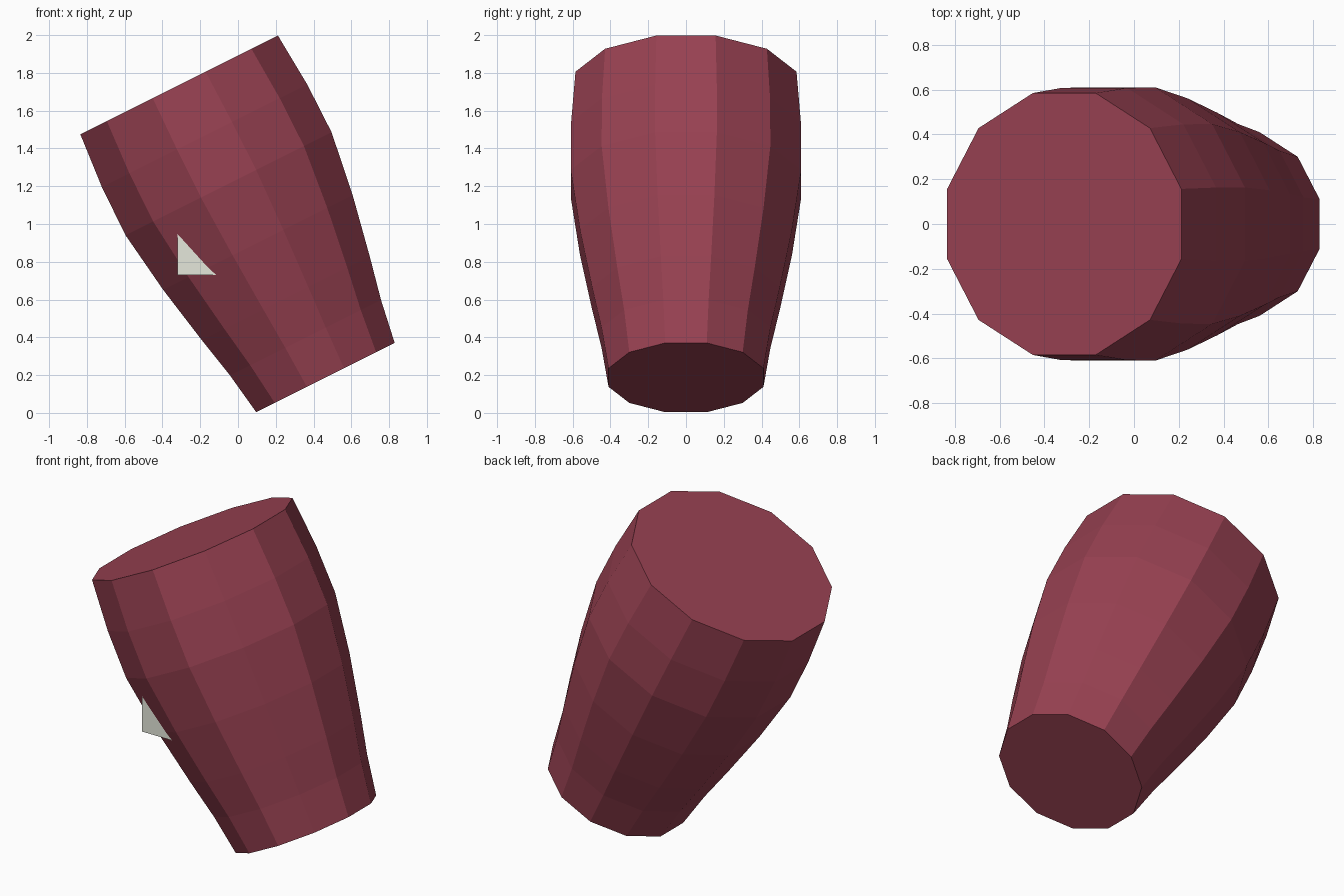
import bpy, bmesh, math
from mathutils import Vector

if "Cube" in bpy.data.objects:
    bpy.data.objects.remove(bpy.data.objects["Cube"])


def material(name, rgb):
    m = bpy.data.materials.new(name)
    m.diffuse_color = (*rgb, 1.0)
    m.use_nodes = True
    m.node_tree.nodes["Principled BSDF"].inputs["Base Color"].default_value = m.diffuse_color
    return m


def finish(bm, name, mat):
    bmesh.ops.recalc_face_normals(bm, faces=bm.faces[:])
    me = bpy.data.meshes.new(name)
    bm.to_mesh(me)
    bm.free()
    me.materials.append(mat)
    ob = bpy.data.objects.new(name, me)
    bpy.context.collection.objects.link(ob)
    return ob


red = material("dark_red", (0.314, 0.053, 0.084))
white = material("off_white", (0.79, 0.805, 0.715))

# Tilted twelve-sided barrel: (distance along axis, distance to side faces)
SIDES = 12
PROFILE = [(0, 0.41), (0.236, 0.447), (0.47, 0.497), (0.80, 0.561),
           (1.148, 0.61), (1.432, 0.608), (1.733, 0.585)]
base = Vector((0.463, 0, 0.187))
axis = Vector((-0.447, 0, 0.894))
across = Vector((0.894, 0, 0.447))
depth = Vector((0, 1, 0))

bm = bmesh.new()
rings = []
for t, flat in PROFILE:
    r = flat / math.cos(math.pi / SIDES)
    ring = []
    for i in range(SIDES):
        a = (i + 0.5) * 2 * math.pi / SIDES
        ring.append(bm.verts.new(base + axis * t + across * (r * math.cos(a))
                                 + depth * (r * math.sin(a))))
    rings.append(ring)
for low, high in zip(rings, rings[1:]):
    for i in range(SIDES):
        j = (i + 1) % SIDES
        bm.faces.new((low[i], low[j], high[j], high[i]))
bm.faces.new(rings[0])
bm.faces.new(rings[-1])
finish(bm, "barrel_body", red)

# Small upright block whose corner pokes out of the front
lo, hi = Vector((-0.32, -0.477, 0.73)), Vector((-0.09, -0.25, 0.955))
bm = bmesh.new()
bmesh.ops.create_cube(bm, size=1)
for v in bm.verts:
    v.co = Vector([lo[k] + (v.co[k] + 0.5) * (hi[k] - lo[k]) for k in range(3)])
finish(bm, "corner_block", white)
